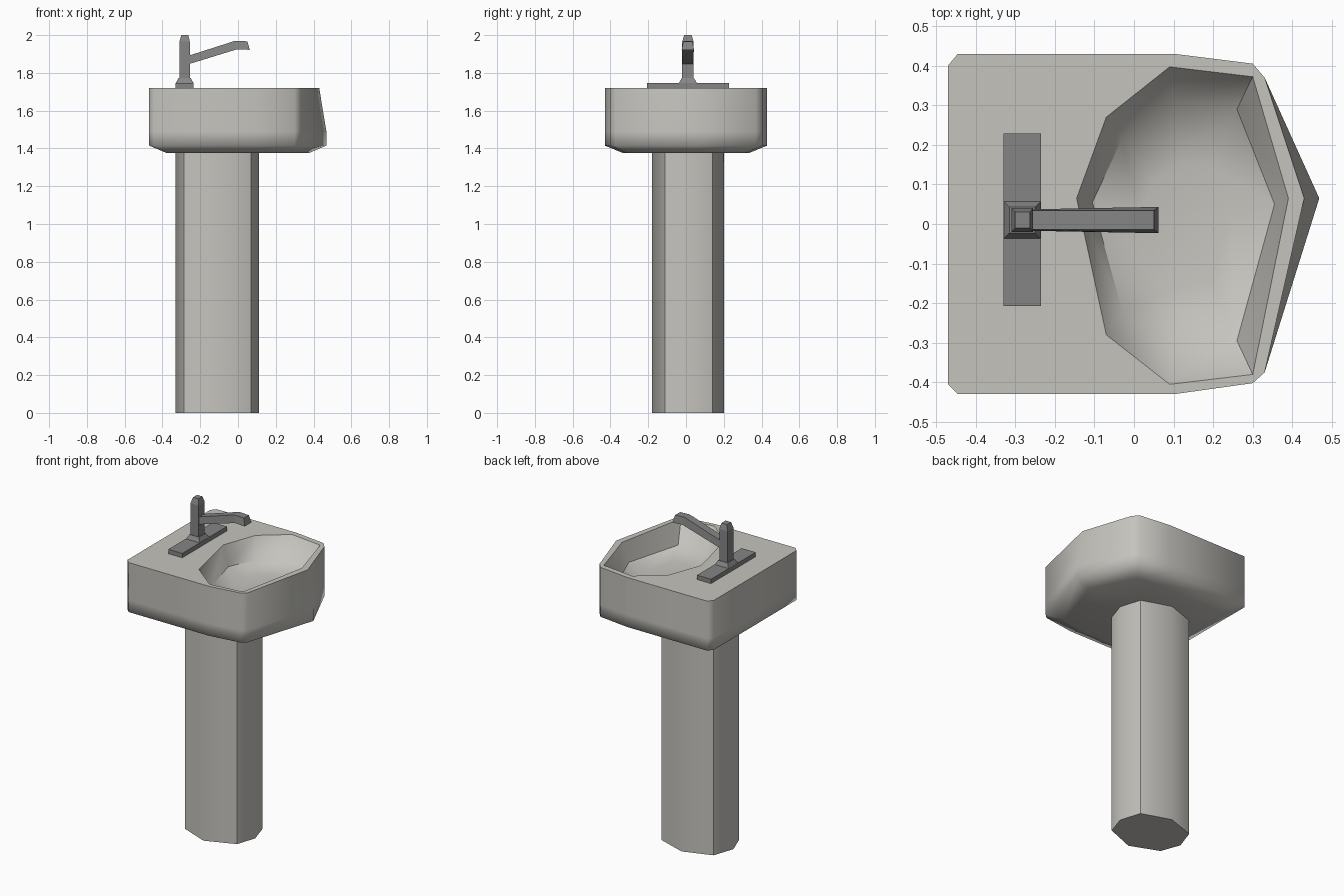
import bpy, bmesh, math

cube = bpy.data.objects.get("Cube")
if cube:
    bpy.data.objects.remove(cube, do_unlink=True)


def material(name, rgb):
    m = bpy.data.materials.new(name)
    m.use_nodes = True
    m.diffuse_color = (*rgb, 1)
    m.node_tree.nodes["Principled BSDF"].inputs["Base Color"].default_value = (*rgb, 1)
    return m


ceramic = material("pale ceramic", (0.56, 0.55, 0.515))
metal = material("grey metal", (0.235, 0.235, 0.235))


def add_object(name, bm, mat, angle):
    mesh = bpy.data.meshes.new(name)
    bm.to_mesh(mesh)
    bm.free()
    mesh.materials.append(mat)
    ob = bpy.data.objects.new(name, mesh)
    bpy.context.collection.objects.link(ob)
    bpy.ops.object.select_all(action="DESELECT")
    ob.select_set(True)
    bpy.context.view_layer.objects.active = ob
    if angle:
        bpy.ops.object.shade_smooth_by_angle(angle=math.radians(angle))
    return ob


def loft(name, rings, mat, angle=0, start=True, end=True):
    """Skin a stack of equal-length rings, optionally capping the ends."""
    bm = bmesh.new()
    loops = [[bm.verts.new(p) for p in ring] for ring in rings]
    for a, b in zip(loops, loops[1:]):
        for i in range(len(a)):
            j = (i + 1) % len(a)
            bm.faces.new((a[i], a[j], b[j], b[i]))
    if start:
        bm.faces.new(loops[0][::-1])
    if end:
        bm.faces.new(loops[-1])
    return add_object(name, bm, mat, angle)


def level(outline, z, sx=1, sy=1):
    return [(x * sx, y * sy, z) for x, y in outline]


def rect(x0, x1, y0, y1, z):
    return [(x0, y0, z), (x1, y0, z), (x1, y1, z), (x0, y1, z)]


# Pedestal: eight-sided column
pedestal = [(-0.33, 0.01), (-0.285, -0.11), (-0.11, -0.18), (0.07, -0.11),
            (0.11, 0.01), (0.07, 0.14), (-0.11, 0.20), (-0.285, 0.14)]
loft("pedestal", [level(pedestal, 0), level(pedestal, 1.39)], ceramic, 46)

# Basin shell: clipped corners, pointed side that swells outward lower down
outline = [(-0.47, -0.405), (-0.445, -0.43), (0.10, -0.43), (0.30, -0.402),
           (0.33, -0.375), (0.43, 0.065), (0.33, 0.37), (0.30, 0.405),
           (0.10, 0.43), (-0.445, 0.43), (-0.47, 0.40)]
swell = [(0.468, y) if x > 0.4 else (x, y) for x, y in outline]
loft("basin_shell", [level(swell, 1.375, 0.8, 0.77), level(swell, 1.415),
                     level(swell, 1.49), level(outline, 1.72)],
     ceramic, 75, end=False)

# Bowl: sunken facets with a shallow dished floor
rim = [(-0.145, 0.065), (-0.07, -0.28), (0.09, -0.405), (0.30, -0.38),
       (0.39, 0.065), (0.30, 0.372), (0.09, 0.397), (-0.07, 0.27)]
floor = [(-0.105, 0.055), (-0.03, -0.22), (0.10, -0.32), (0.26, -0.295),
         (0.355, 0.05), (0.26, 0.29), (0.10, 0.31), (-0.03, 0.215)]
dish = [(0.13 + (x - 0.13) * 0.5, y * 0.5) for x, y in floor]
loft("bowl", [level(rim, 1.72), level(floor, 1.60), level(dish, 1.575)],
     ceramic, 50, start=False)

# Deck: flat top between the outline and the bowl rim
bm = bmesh.new()
edges = []
for loop in (outline, rim):
    vs = [bm.verts.new(p) for p in level(loop, 1.72)]
    edges += [bm.edges.new((vs[i - 1], vs[i])) for i in range(len(vs))]
bmesh.ops.triangle_fill(bm, use_beauty=True, use_dissolve=False, edges=edges)
bm.normal_update()
bmesh.ops.reverse_faces(bm, faces=[f for f in bm.faces if f.normal.z < 0])
add_object("deck", bm, ceramic, 0)

# Tap: mounting plate, tapered collar, column with clipped top
loft("tap_plate", [rect(-0.33, -0.235, -0.207, 0.228, z) for z in (1.715, 1.747)], metal)
loft("tap_collar", [rect(-0.33, -0.235, -0.038, 0.058, 1.745),
                    rect(-0.315, -0.25, -0.023, 0.043, 1.772)], metal)
loft("tap_column", [rect(-0.31, -0.255, -0.02, 0.04, 1.765),
                    rect(-0.31, -0.255, -0.02, 0.04, 1.965),
                    rect(-0.30, -0.263, -0.01, 0.03, 2.0)], metal)


# Spout: rises from the column, then levels off to a slanted tip
def section(x_low, x_top, z, grow):
    return [(x_low, -0.017 - grow, z), (x_low, 0.037 + grow, z),
            (x_top, 0.034, z + 0.045), (x_top, -0.014, z + 0.045)]


loft("tap_spout", [section(-0.265, -0.265, 1.845, 0), section(-0.005, -0.015, 1.925, 0.005),
                   section(0.062, 0.05, 1.922, 0.006)], metal)
